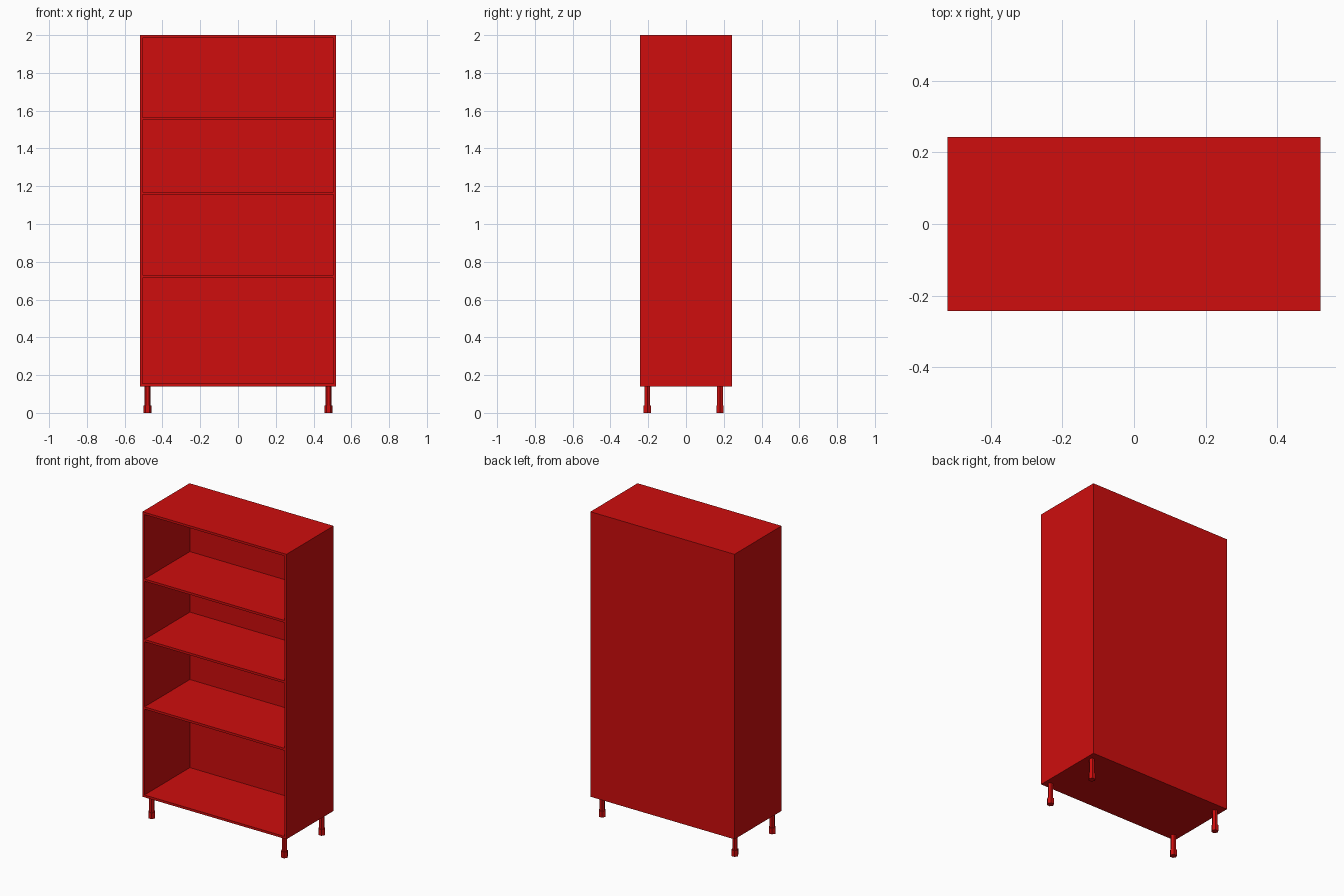
import bpy

# Remove the default object
if "Cube" in bpy.data.objects:
    bpy.data.objects.remove(bpy.data.objects["Cube"], do_unlink=True)

# Single red paint
red = bpy.data.materials.new("red_paint")
red.use_nodes = True
colour = (0.62, 0.004, 0.004, 1)
red.diffuse_color = colour
red.node_tree.nodes["Principled BSDF"].inputs["Base Color"].default_value = colour

HALF_W, FRONT, BACK = 0.52, -0.243, 0.243
BASE, TOP, THICK = 0.14, 2.0, 0.015
BACK_FACE = 0.225


def board(name, x, y, z):
    """Box spanning the given (low, high) ranges."""
    spans = (x, y, z)
    bpy.ops.mesh.primitive_cube_add(size=1, location=[(a + b) / 2 for a, b in spans])
    ob = bpy.context.object
    ob.name = name
    ob.scale = [b - a for a, b in spans]
    bpy.ops.object.transform_apply(location=False, rotation=False, scale=True)
    ob.data.materials.append(red)


def prism(name, x, y, radius, z0, z1):
    """Upright six-sided post."""
    bpy.ops.mesh.primitive_cylinder_add(
        vertices=6, radius=radius, depth=z1 - z0,
        location=(x, y, (z0 + z1) / 2), rotation=(0, 0, 1.5708))
    ob = bpy.context.object
    ob.name = name
    ob.data.materials.append(red)


# Carcass
inner = HALF_W - THICK
board("back_panel", (-HALF_W, HALF_W), (BACK_FACE, BACK), (BASE, TOP))
board("top_panel", (-HALF_W, HALF_W), (FRONT, BACK_FACE), (TOP - THICK, TOP))
board("bottom_panel", (-inner, inner), (FRONT, BACK_FACE), (BASE, BASE + THICK))
board("left_side", (inner, HALF_W), (FRONT, BACK_FACE), (BASE, TOP - THICK))
board("right_side", (-HALF_W, -inner), (FRONT, BACK_FACE), (BASE, TOP - THICK))

# Shelves
for level, z in zip(("lower", "middle", "upper"), (0.715, 1.155, 1.55)):
    board(level + "_shelf", (-inner, inner), (FRONT, BACK_FACE), (z, z + THICK))

# Legs with wider feet
for side, x in (("left", 0.479), ("right", -0.479)):
    for end, y in (("front", -0.205), ("back", 0.18)):
        prism(f"{end}_{side}_leg", x, y, 0.017, 0.038, BASE)
        prism(f"{end}_{side}_foot", x, y, 0.022, 0, 0.04)
